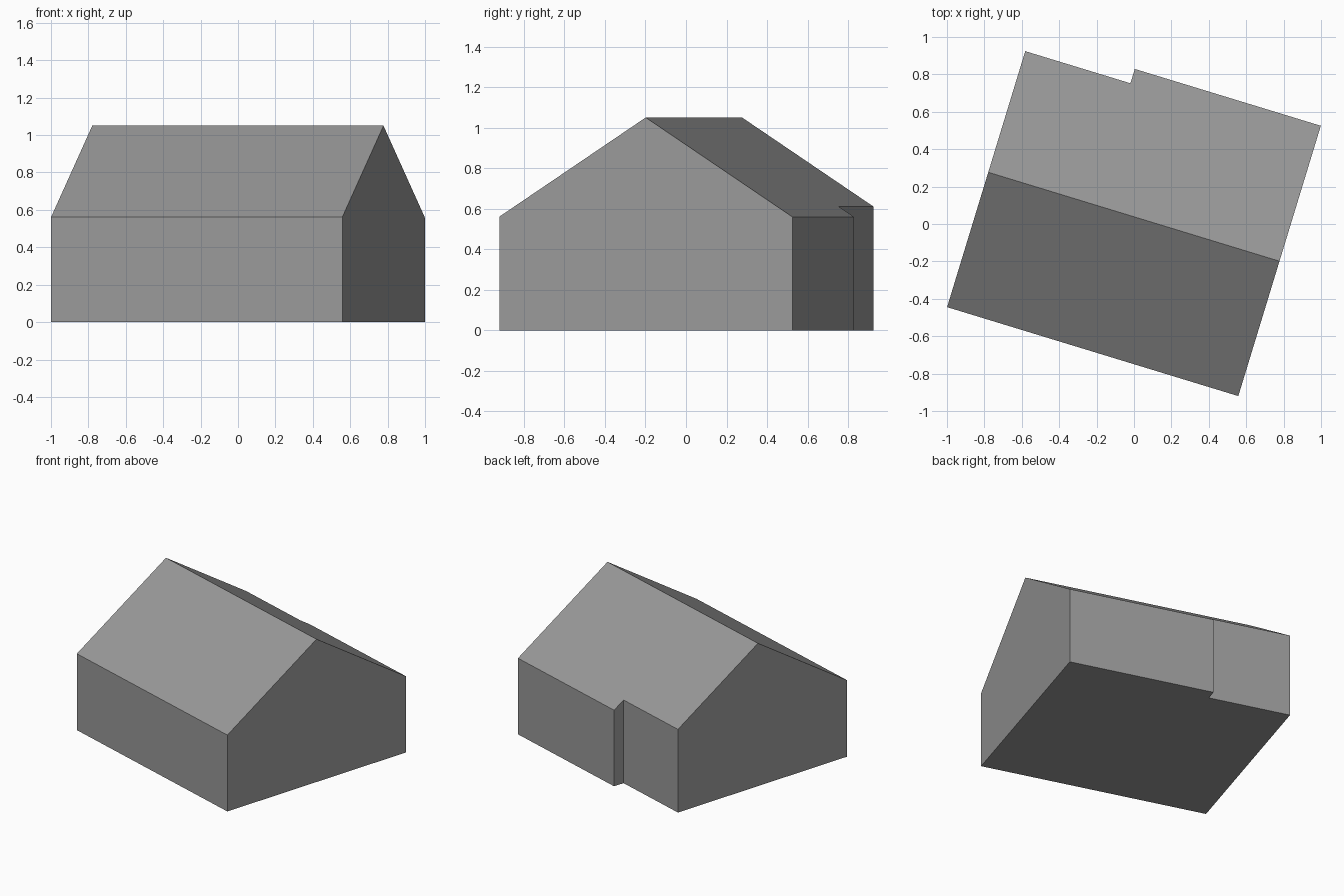
import bpy
import bmesh
import math
from mathutils import Matrix, Vector

cube = bpy.data.objects.get("Cube")
if cube:
    bpy.data.objects.remove(cube, do_unlink=True)

# Plain grey for the whole building
grey = bpy.data.materials.new("plain_grey")
grey.use_nodes = True
colour = (0.32, 0.32, 0.32, 1)
grey.diffuse_color = colour
grey.node_tree.nodes["Principled BSDF"].inputs["Base Color"].default_value = colour

# House dimensions along its own axes
LEFT, RIGHT = -0.826, 0.802
FRONT, BACK, RECESS = -0.717, 0.794, 0.714
STEP_X = -0.238
RIDGE = Vector((0, 0.037, 1.05))
SLOPE = 0.648
TURN = math.radians(-16.98)

# Footprint with a stepped back wall
footprint = [(LEFT, FRONT), (RIGHT, FRONT), (RIGHT, BACK),
             (STEP_X, BACK), (STEP_X, RECESS), (LEFT, RECESS)]

# Walls: raise the footprint well above the roof
bm = bmesh.new()
base = bm.faces.new([bm.verts.new((x, y, 0)) for x, y in footprint])
raised = bmesh.ops.extrude_face_region(bm, geom=[base], use_keep_orig=True)
top = [g for g in raised["geom"] if isinstance(g, bmesh.types.BMVert)]
bmesh.ops.translate(bm, verts=top, vec=(0, 0, 2))

# Roof: slice off both slopes and close each cut
for side in (-1, 1):
    cut = bmesh.ops.bisect_plane(
        bm, geom=bm.verts[:] + bm.edges[:] + bm.faces[:],
        plane_co=RIDGE, plane_no=Vector((0, side * SLOPE, 1)).normalized(),
        clear_outer=True)
    rim = [g for g in cut["geom_cut"] if isinstance(g, bmesh.types.BMEdge)]
    bmesh.ops.edgeloop_fill(bm, edges=rim)

bmesh.ops.recalc_face_normals(bm, faces=bm.faces)
bmesh.ops.transform(bm, matrix=Matrix.Rotation(TURN, 4, "Z"), verts=bm.verts)

mesh = bpy.data.meshes.new("gabled_house")
bm.to_mesh(mesh)
bm.free()
mesh.materials.append(grey)
house = bpy.data.objects.new("gabled_house", mesh)
bpy.context.collection.objects.link(house)
